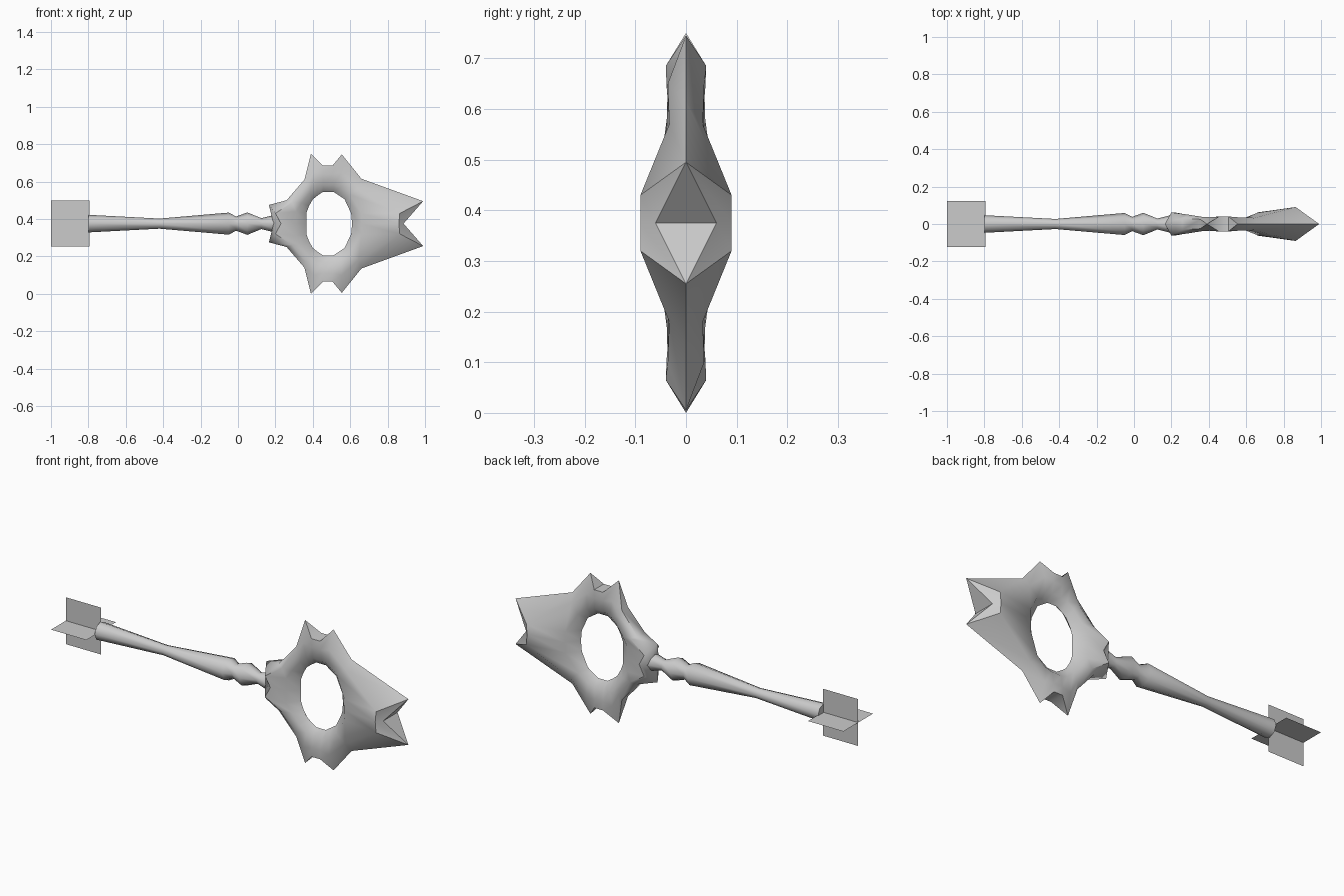
import bpy, bmesh, math

if "Cube" in bpy.data.objects:
    bpy.data.objects.remove(bpy.data.objects["Cube"])

CZ = 0.375  # height of the long axis

steel = bpy.data.materials.new("grey steel")
steel.diffuse_color = (0.6, 0.6, 0.6, 1)
steel.use_nodes = True
steel.node_tree.nodes["Principled BSDF"].inputs["Base Color"].default_value = steel.diffuse_color


def finish(name, bm, angle=None, merge=True):
    if merge:
        bmesh.ops.remove_doubles(bm, verts=bm.verts[:], dist=0.0005)
        bmesh.ops.recalc_face_normals(bm, faces=bm.faces[:])
    me = bpy.data.meshes.new(name)
    bm.to_mesh(me)
    bm.free()
    me.materials.append(steel)
    ob = bpy.data.objects.new(name, me)
    bpy.context.collection.objects.link(ob)
    if angle:
        bpy.ops.object.select_all(action='DESELECT')
        ob.select_set(True)
        bpy.context.view_layer.objects.active = ob
        bpy.ops.object.shade_smooth_by_angle(angle=math.radians(angle))
    return ob


def skin(bm, rings, closed):
    n = len(rings[0])
    vs = [[bm.verts.new(p) for p in r] for r in rings]
    for i in range(len(vs) if closed else len(vs) - 1):
        a, b = vs[i], vs[(i + 1) % len(vs)]
        for j in range(n):
            k = (j + 1) % n
            bm.faces.new((a[j], a[k], b[k], b[j]))
    return vs


# handle: turned shaft with a beaded collar
profile = [(-0.80, 0.047), (-0.42, 0.027), (-0.05, 0.059), (-0.01, 0.038),
           (0.05, 0.060), (0.125, 0.029), (0.20, 0.048), (0.25, 0.04)]
bm = bmesh.new()
rings = [[(x, r * math.cos(t * math.pi / 4), CZ + r * math.sin(t * math.pi / 4))
          for t in range(8)] for x, r in profile]
vs = skin(bm, rings, False)
bm.faces.new(vs[0])
bm.faces.new(vs[-1])
finish("handle", bm, 50)

# tail fins: two crossed sheets
for name, dy, dz in (("upright_fin", 0, 0.123), ("level_fin", 0.123, 0)):
    bm = bmesh.new()
    bm.faces.new([bm.verts.new((x, s * dy, CZ + s * dz))
                  for x, s in ((-1, -1), (-0.795, -1), (-0.795, 1), (-1, 1))])
    finish(name, bm, merge=False)

# spiked ring head, upper half from handle side to far end:
# inner edge (x, z), inner ridge, outer ridge and rim (x, z, half thickness)
stations = [
    ((.365, .375), (.31, .375, .045), (.23, .375, .06), (.19, .375, .045)),
    ((.365, .43), (.31, .44, .045), (.20, .43, .062), (.165, .475, 0)),
    ((.38, .47), (.34, .485, .04), (.29, .49, .05), (.26, .50, .03)),
    ((.40, .505), (.385, .54, .035), (.365, .58, .038), (.355, .61, .025)),
    ((.425, .525), (.42, .57, .032), (.405, .65, .036), (.39, .75, 0)),
    ((.455, .545), (.455, .58, .032), (.455, .64, .038), (.455, .685, .04)),
    ((.51, .545), (.51, .58, .032), (.505, .64, .038), (.505, .685, .04)),
    ((.54, .525), (.55, .57, .032), (.555, .65, .036), (.555, .745, 0)),
    ((.57, .505), (.60, .53, .036), (.645, .57, .033), (.66, .615, 0)),
    ((.605, .43), (.66, .43, .06), (.865, .43, .09), (.99, .495, 0)),
    ((.61, .375), (.66, .375, .062), (.86, .375, .09), (.885, .375, .06)),
]


def section(st, s):
    (ix, iz), *rest = st
    z = lambda v: CZ + s * (v - CZ)
    front = [(x, -y, z(h)) for x, h, y in rest]
    back = [(x, y, z(h)) for x, h, y in reversed(rest)]
    return [(ix, 0, z(iz))] + front + back


bm = bmesh.new()
skin(bm, [section(s, 1) for s in stations]
     + [section(s, -1) for s in stations[-2:0:-1]], True)
finish("spiked_ring_head", bm, 50)
